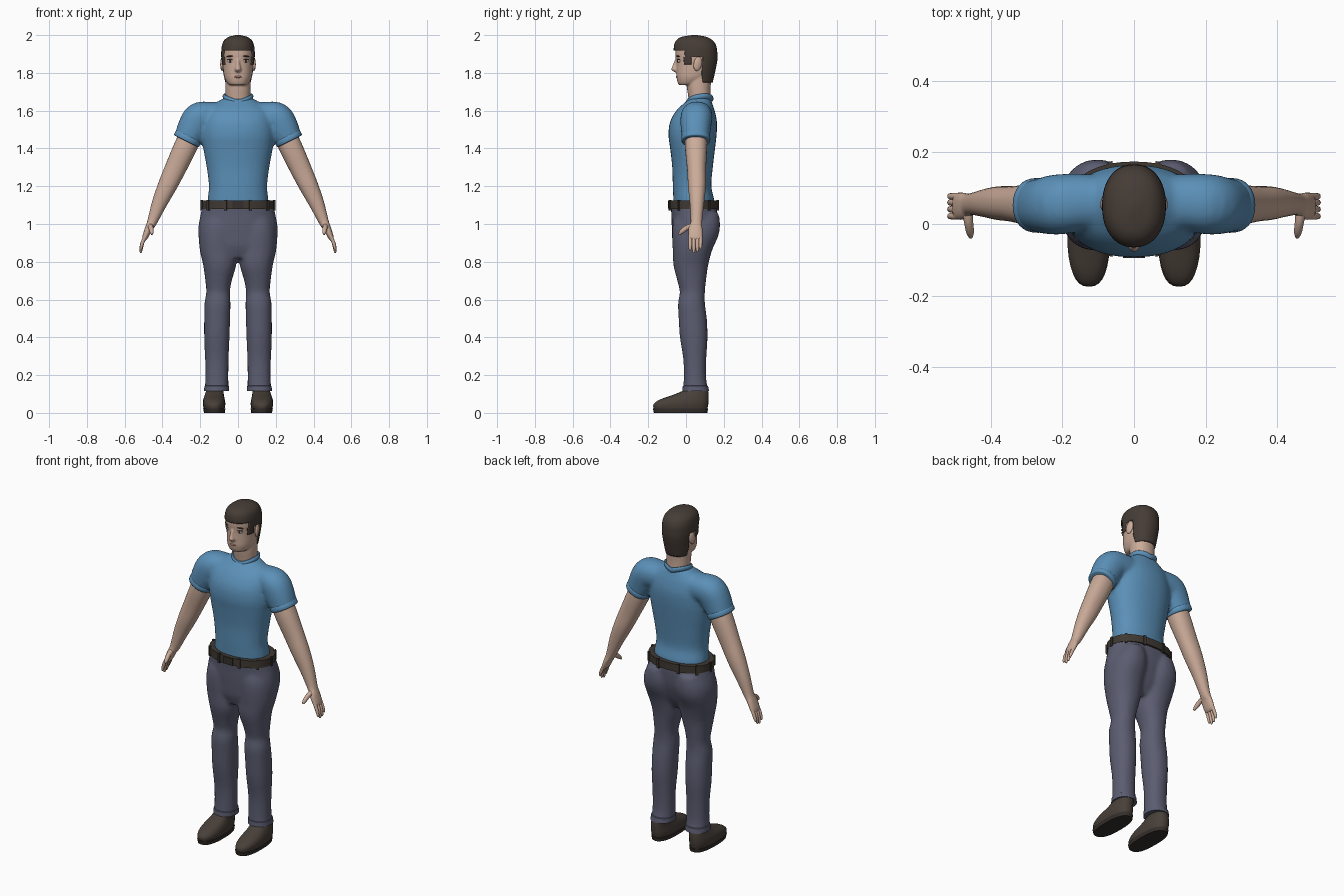
import bpy, bmesh, math
from mathutils import Vector, Matrix, Euler

if "Cube" in bpy.data.objects:
    bpy.data.objects.remove(bpy.data.objects["Cube"])


def material(name, *rgb):
    m = bpy.data.materials.new(name)
    m.use_nodes = True
    m.diffuse_color = (*rgb, 1)
    m.node_tree.nodes["Principled BSDF"].inputs["Base Color"].default_value = (*rgb, 1)
    return m


SKIN = material("skin", .6, .41, .32)
HAIR = material("dark brown hair", .06, .045, .036)
SHIRT = material("blue cloth", .105, .28, .48)
PANTS = material("slate cloth", .105, .11, .165)
BELT = material("belt leather", .05, .04, .032)
SHOE = material("shoe leather", .065, .05, .04)
SOLE = material("dark sole", .035, .028, .024)
WHITE = material("eye white", .65, .6, .56)
IRIS = material("dark iris", .03, .02, .015)
LIP = material("lips", .42, .22, .18)
parts = []


def mid(z, half, y0, y1):
    """Centred level section from its extents."""
    return (0, (y0 + y1) / 2, z, half, (y1 - y0) / 2)


def off(z, x0, x1, y0, y1):
    """Off-centre level section from its extents."""
    return ((x0 + x1) / 2, (y0 + y1) / 2, z, (x1 - x0) / 2, (y1 - y0) / 2)


def spline(secs, steps):
    """Smooth in-between sections through the given ones."""
    out = []
    for i in range(len(secs) - 1):
        quad = secs[max(i - 1, 0)], secs[i], secs[i + 1], secs[min(i + 2, len(secs) - 1)]
        for s in range(steps):
            t = s / steps
            out.append([b + t / 2 * (c - a + t * (2*a - 5*b + 4*c - d + t * (3*b - a - 3*c + d)))
                        for a, b, c, d in zip(*quad)])
    return out + [list(secs[-1])]


def loft(bm, secs, side=1, n=32, p=2.2, steps=4, tilt=False):
    """Skin superellipse rings along sections of x, y, z and two radii."""
    path = spline(secs, steps)
    rings = []
    for i, (x, y, z, ra, rb) in enumerate(path):
        t = Vector((0, 0, 1))
        if tilt:
            t = (Vector(path[min(i + 1, len(path) - 1)][:3]) - Vector(path[max(i - 1, 0)][:3])).normalized()
        a = Vector((t.z, 0, -t.x)).normalized()
        b = t.cross(a)
        ring = []
        for k in range(n):
            u, v = math.cos(math.tau * k / n), math.sin(math.tau * k / n)
            co = Vector((x, y, z)) + a * ra * math.copysign(abs(u) ** (2 / p), u) \
                + b * rb * math.copysign(abs(v) ** (2 / p), v)
            ring.append(bm.verts.new((co.x * side, co.y, co.z)))
        rings.append(ring)
    for r, s in zip(rings, rings[1:]):
        for k in range(n):
            j = (k + 1) % n
            bm.faces.new((r[k], r[j], s[j], s[k]))
    bm.faces.new(rings[0])
    bm.faces.new(rings[-1])


def finish(name, bm, mat, voxel=0, smooth=3):
    bmesh.ops.recalc_face_normals(bm, faces=bm.faces)
    me = bpy.data.meshes.new(name)
    bm.to_mesh(me)
    bm.free()
    me.materials.append(mat)
    ob = bpy.data.objects.new(name, me)
    bpy.context.collection.objects.link(ob)
    parts.append(ob)
    if voxel:  # fuse overlapping volumes into one soft skin
        r = ob.modifiers.new("fuse", 'REMESH')
        r.mode, r.voxel_size, r.use_smooth_shade = 'VOXEL', voxel, True
        s = ob.modifiers.new("soften", 'SMOOTH')
        s.factor, s.iterations = .5, smooth
    return ob


def build(name, mat, single=(), paired=(), voxel=0, smooth=3, **kw):
    bm = bmesh.new()
    for secs in single:
        loft(bm, secs, **{**kw, "tilt": False})
    for secs in paired:
        for side in (1, -1):
            loft(bm, secs, side, **kw)
    return finish(name, bm, mat, voxel, smooth)


def blobs(name, mat, loc, size, sides=(1, -1), rot=(0, 0, 0)):
    bm = bmesh.new()
    for s in sides:
        m = Matrix.Translation((loc[0] * s, loc[1], loc[2])) \
            @ Euler((rot[0], rot[1] * s, rot[2] * s)).to_matrix().to_4x4() @ Matrix.Diagonal((*size, 1))
        bmesh.ops.create_uvsphere(bm, u_segments=20, v_segments=12, radius=1, matrix=m)
    return finish(name, bm, mat)


# Head, neck and nose
skull = [mid(1.735, .04, -.035, .03), mid(1.745, .056, -.043, .075), mid(1.775, .072, -.05, .12),
         mid(1.81, .078, -.051, .145), mid(1.86, .081, -.052, .157), mid(1.9, .083, -.056, .158),
         mid(1.94, .08, -.053, .153), mid(1.97, .067, -.035, .133), mid(1.987, .042, -.005, .1),
         mid(1.994, .01, .03, .06)]
neck = [mid(1.6, .07, .02, .13), mid(1.66, .065, .014, .13), mid(1.72, .067, .005, .13), mid(1.78, .068, 0, .135)]
nose = [mid(1.803, .011, -.058, -.03), mid(1.818, .017, -.078, -.03), mid(1.84, .012, -.07, -.03),
        mid(1.875, .009, -.057, -.03)]
build("head", SKIN, [skull, neck, nose], voxel=.005, smooth=2)
blobs("ears", SKIN, (.083, .062, 1.848), (.01, .022, .038), rot=(-.2, 0, .25))

# Face details
blobs("eyes", WHITE, (.041, -.038, 1.863), (.015, .008, .008), rot=(0, 0, .25))
blobs("irises", IRIS, (.041, -.0425, 1.863), (.0065, .005, .0075))
blobs("upper_eyelids", HAIR, (.041, -.04, 1.871), (.017, .008, .0025), rot=(0, .08, .25))
blobs("eyebrows", HAIR, (.041, -.042, 1.888), (.021, .007, .004), rot=(0, .1, .28))
blobs("mouth", LIP, (0, -.047, 1.779), (.02, .007, .006), sides=(1,))

# Hair shell, trimmed along the hairline
bm = bmesh.new()
loft(bm, [mid(1.735, .066, .0, .138), mid(1.8, .081, -.05, .153), mid(1.86, .087, -.058, .165),
          mid(1.9, .089, -.064, .166), mid(1.94, .086, -.064, .161), mid(1.97, .075, -.053, .143),
          mid(1.99, .05, -.025, .11), mid(2.0, .012, .03, .06)], n=64, steps=7)
bm.normal_update()


def hairline(y):
    return 1.917 if y < -.01 else 1.845 if y < .03 else 1.885 if y < .088 else 1.745


bmesh.ops.recalc_face_normals(bm, faces=bm.faces)
bmesh.ops.delete(bm, context='FACES', geom=[
    f for f in bm.faces if f.calc_center_median().z < hairline(f.calc_center_median().y)])
hair = finish("hair", bm, HAIR)
shell = hair.modifiers.new("thickness", 'SOLIDIFY')
shell.thickness, shell.offset = .012, -1

# Shirt body fused with its sleeves
torso = [mid(1.08, .16, -.065, .15), mid(1.13, .161, -.067, .149), mid(1.2, .154, -.07, .134),
         mid(1.3, .166, -.073, .142), mid(1.4, .184, -.084, .154), mid(1.47, .192, -.093, .162),
         mid(1.54, .187, -.085, .164), mid(1.6, .17, -.052, .152), mid(1.64, .12, -.01, .138),
         mid(1.667, .075, .02, .13)]
sleeve = [(.06, .06, 1.57, .072, .075), (.15, .06, 1.57, .077, .08), (.205, .055, 1.56, .084, .084),
          (.238, .052, 1.51, .082, .08), (.272, .052, 1.442, .07, .072)]


def cut_loft(bm_name):
    bm = bmesh.new()
    loft(bm, torso)
    for side in (1, -1):
        loft(bm, sleeve, side, tilt=True)
    return finish(bm_name, bm, SHIRT, .011, 4)


cut_loft("shirt")
build("sleeve_hems", SHIRT, paired=[[(.259, .052, 1.468, .069, .071), (.262, .052, 1.462, .074, .076),
                                    (.272, .052, 1.442, .074, .076), (.274, .052, 1.438, .069, .071)]],
      steps=2, tilt=True)

# Collar: a ring that dips at front and back
bm = bmesh.new()
tube, around = 10, 40
grid = []
for i in range(around):
    u = math.tau * i / around
    row = []
    for j in range(tube):
        v = math.tau * j / tube
        r = 1 + .13 * math.cos(v)
        x, y = .072 * r * math.cos(u), .064 * r * math.sin(u)
        row.append(bm.verts.new((x, .073 + y, 1.652 + .3 * abs(x) + .15 * y + .015 * math.sin(v))))
    grid.append(row)
for i in range(around):
    for j in range(tube):
        k, l = (i + 1) % around, (j + 1) % tube
        bm.faces.new((grid[i][j], grid[k][j], grid[k][l], grid[i][l]))
finish("collar", bm, SHIRT)

# Arms with palms, fingers and thumbs
arm = [(.25, .052, 1.47, .06, .058), (.282, .053, 1.4, .061, .058), (.333, .056, 1.29, .056, .05),
       (.375, .058, 1.2, .05, .047), (.416, .058, 1.11, .04, .038), (.455, .055, 1.01, .026, .03),
       (.473, .05, .975, .02, .037), (.492, .05, .93, .015, .037), (.498, .05, .915, .008, .03)]
build("arms", SKIN, paired=[arm], tilt=True, n=28)
fingers = [[(.489, y, .94, .009, .0095), (.506, y, .9, .0095, .0095), (.514, y, tip + .01, .007, .008),
            (.515, y, tip, .003, .003)]
           for y, tip in ((.022, .86), (.041, .847), (.06, .852), (.077, .868))]
thumb = [(.464, .04, .99, .016, .016), (.461, .005, .98, .013, .014), (.457, -.022, .96, .011, .012),
         (.455, -.037, .945, .005, .005)]
build("fingers_and_thumbs", SKIN, paired=fingers + [thumb], tilt=True, n=12, p=2)

# Trousers: hips fused with both legs
hips = [mid(1.105, .187, -.083, .162), mid(1.06, .196, -.078, .164), mid(1.0, .208, -.076, .16),
        mid(.95, .21, -.073, .15), mid(.88, .2, -.066, .125), mid(.82, .16, -.045, .09)]
leg = [off(1.06, .03, .17, -.05, .172), off(1.0, .005, .2, -.07, .18), off(.94, .003, .208, -.074, .172),
       off(.86, .004, .202, -.07, .138), off(.78, .01, .184, -.066, .117), off(.7, .033, .173, -.046, .106),
       off(.64, .043, .168, -.033, .1), off(.58, .04, .177, -.042, .1), off(.5, .042, .179, -.039, .11),
       off(.4, .045, .179, -.032, .114), off(.28, .05, .174, -.014, .107), off(.18, .051, .173, -.012, .107),
       off(.115, .05, .177, -.016, .12)]
build("trousers", PANTS, [hips], [leg], voxel=.011, smooth=3)
build("trouser_cuffs", PANTS, paired=[[off(.115, .048, .18, -.019, .122), off(.142, .048, .178, -.017, .117),
                                       off(.146, .054, .172, -.01, .11)]], steps=1)

# Belt, buckle and belt loops
front, back, half = -.09, .174, .192
build("belt", BELT, [[mid(1.08, half, front, back), mid(1.124, half, front, back)]], steps=1, n=48)
bm = bmesh.new()
for k in range(10):
    u = math.tau * (k + .5) / 10 + math.pi / 2
    c, s = math.cos(u), math.sin(u)
    pos = (half * math.copysign(abs(c) ** .91, c), (front + back) / 2 + (back - front) / 2
           * math.copysign(abs(s) ** .91, s), 1.1)
    turn = Matrix.Rotation(math.atan2(s * half, c * (back - front) / 2), 4, 'Z')
    bmesh.ops.create_cube(bm, size=1, matrix=Matrix.Translation(pos) @ turn @ Matrix.Diagonal((.012, .014, .056, 1)))
finish("belt_loops", bm, BELT)
bm = bmesh.new()
bmesh.ops.create_cube(bm, size=1, matrix=Matrix.Translation((0, front, 1.102)) @ Matrix.Diagonal((.06, .01, .042, 1)))
finish("buckle", bm, SOLE)

# Shoes on flat soles
build("shoes", SHOE, paired=[[off(.018, .072, .18, -.17, .112), off(.045, .067, .186, -.172, .118),
                             off(.07, .07, .184, -.14, .12), off(.095, .075, .176, -.07, .12),
                             off(.12, .076, .168, -.012, .116), off(.14, .08, .16, 0, .1)]], p=2.4)
build("soles", SOLE, paired=[[off(0, .07, .18, -.17, .113), off(.022, .067, .184, -.175, .117)]],
      steps=1, p=2.5)

# Smooth shading with sharp edges kept
bpy.ops.object.select_all(action='DESELECT')
for ob in parts:
    ob.select_set(True)
bpy.context.view_layer.objects.active = parts[0]
bpy.ops.object.shade_smooth_by_angle(angle=math.radians(45))
